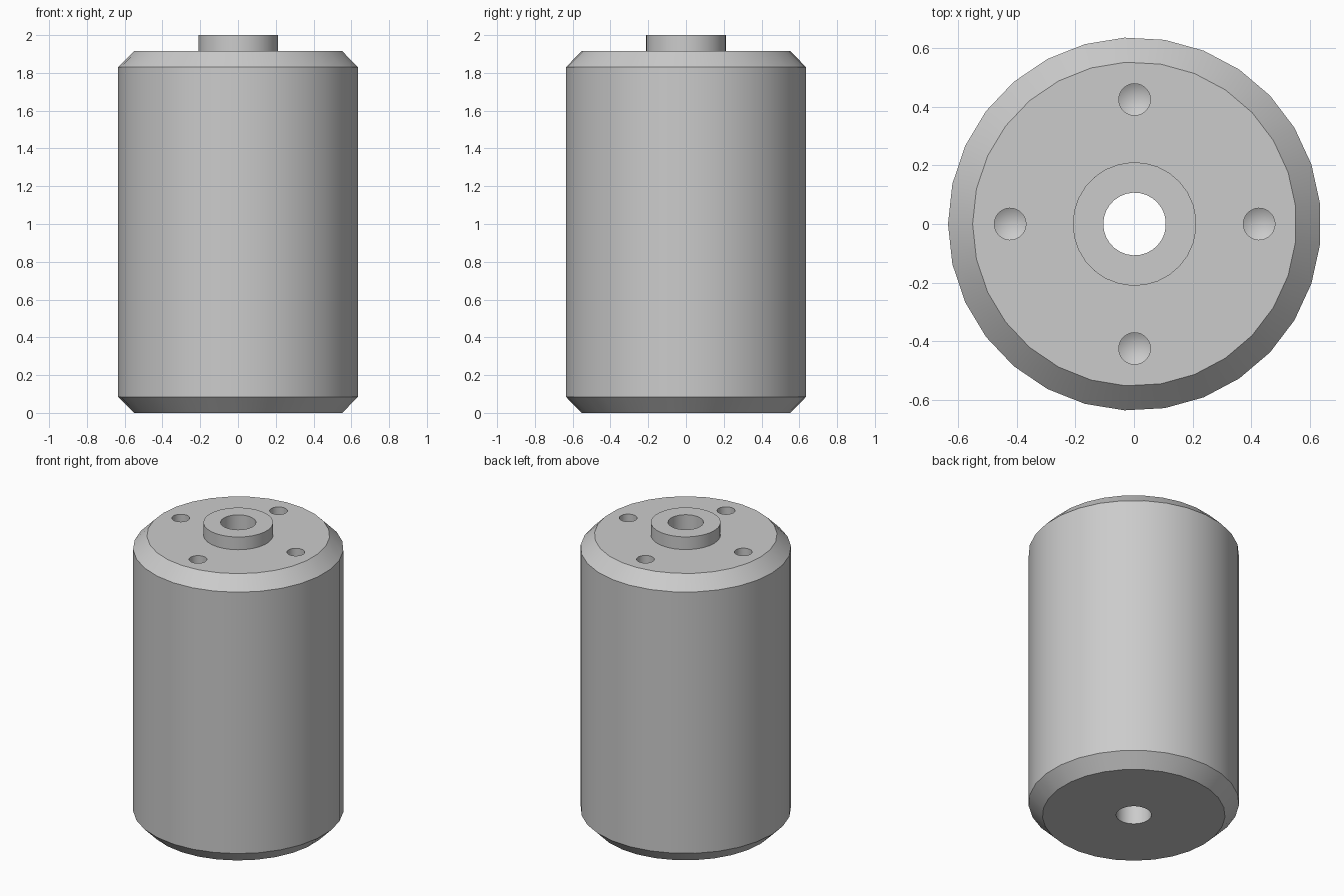
import bpy, bmesh
from math import radians, cos, sin, pi
from mathutils import Matrix

SIDES = 29
TOP = 1.915          # height of the flat top face
OFFSET = 0.002       # centres the odd-sided outline

cube = bpy.data.objects.get("Cube")
if cube:
    bpy.data.objects.remove(cube, do_unlink=True)

steel = bpy.data.materials.new("plain_grey")
steel.use_nodes = True
grey = (0.6, 0.6, 0.6, 1)
steel.diffuse_color = grey
steel.node_tree.nodes["Principled BSDF"].inputs["Base Color"].default_value = grey


def lathe(name, profile, centre=(0, 0), closed=False):
    """Turn a (radius, height) profile round the z axis."""
    bm = bmesh.new()
    rings = []
    for r, z in profile:
        count = SIDES if r else 1
        rings.append([bm.verts.new((centre[0] + r * cos(pi + 2 * pi * i / SIDES),
                                    centre[1] + r * sin(pi + 2 * pi * i / SIDES), z))
                      for i in range(count)])
    pairs = list(zip(rings, rings[1:]))
    if closed:
        pairs.append((rings[-1], rings[0]))
    for a, b in pairs:
        for i in range(SIDES):
            j = i + 1
            corners = [a[i % len(a)], a[j % len(a)], b[j % len(b)], b[i % len(b)]]
            bm.faces.new(list(dict.fromkeys(corners)))
    bmesh.ops.recalc_face_normals(bm, faces=bm.faces)
    mesh = bpy.data.meshes.new(name)
    bm.to_mesh(mesh)
    bm.free()
    mesh.materials.append(steel)
    obj = bpy.data.objects.new(name, mesh)
    bpy.context.collection.objects.link(obj)
    return obj


# Chamfered body with a raised boss and a bore right through
body = lathe("cylinder_body", [
    (0.107, 0), (0.553, 0), (0.637, 0.085), (0.637, 1.83), (0.553, TOP),
    (0.211, TOP), (0.211, 2), (0.107, 2)], closed=True)

# Four drilled holes with conical ends
bpy.context.view_layer.objects.active = body
body.select_set(True)
for k in range(4):
    spot = (0.425 * cos(k * pi / 2), 0.425 * sin(k * pi / 2))
    drill = lathe("drill_cutter", [(0, TOP - 0.3), (0.054, TOP - 0.268),
                                   (0.054, TOP + 0.05), (0, TOP + 0.05)], spot)
    drill.hide_render = True
    cut = body.modifiers.new("drilled_hole", 'BOOLEAN')
    cut.operation = 'DIFFERENCE'
    cut.solver = 'EXACT'
    cut.object = drill
    bpy.ops.object.modifier_apply(modifier=cut.name)
    bpy.data.objects.remove(drill, do_unlink=True)

# Smooth walls, crisp rims
body.data.transform(Matrix.Translation((OFFSET, 0, 0)))
bpy.ops.object.shade_smooth_by_angle(angle=radians(30))
